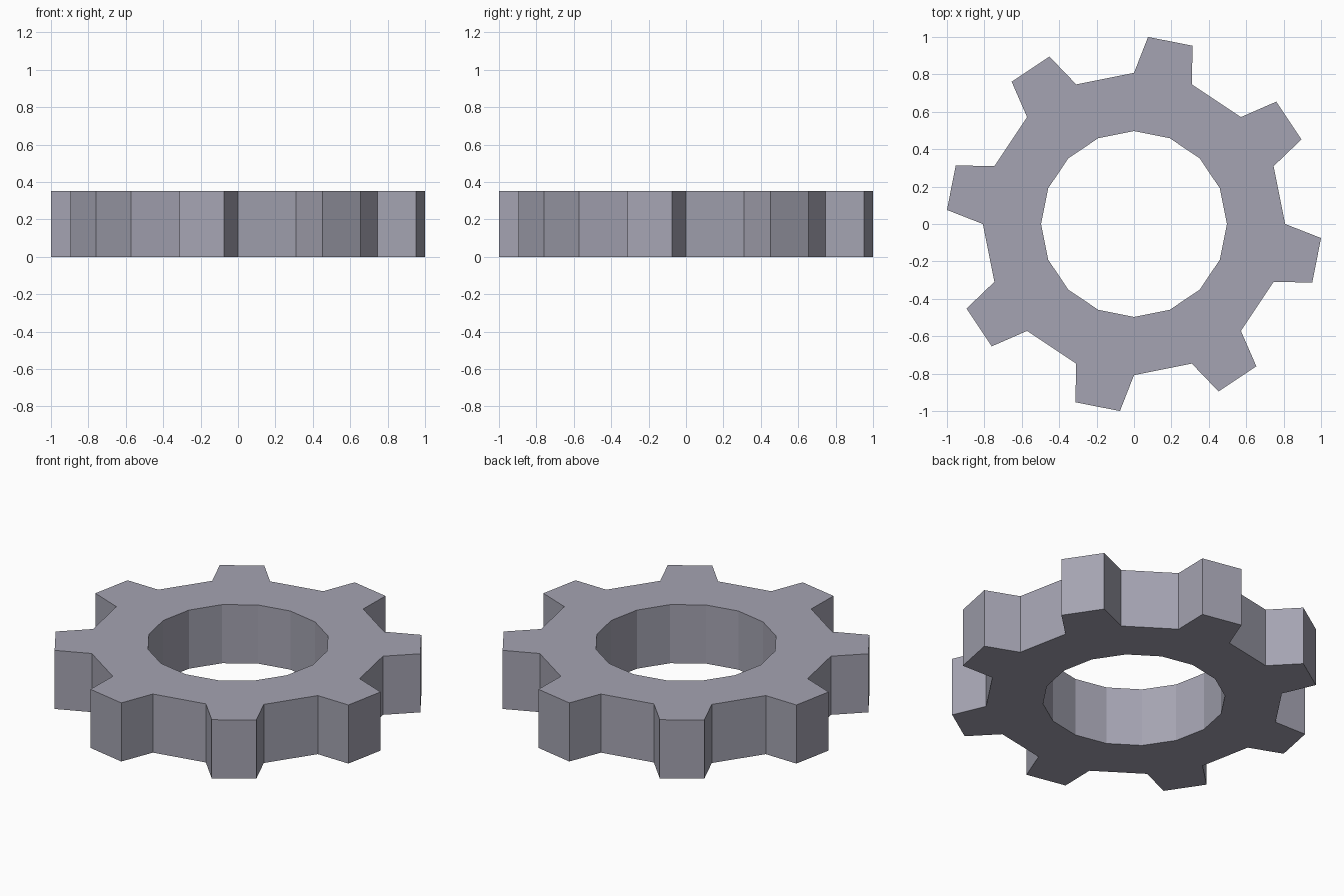
import bpy, bmesh
from math import cos, sin, radians

if "Cube" in bpy.data.objects:
    bpy.data.objects.remove(bpy.data.objects["Cube"])

TEETH = 8
HOLE_R, ROOT_R, TIP_R = 0.497, 0.808, 1.003
HEIGHT = 0.352
STEP = 360 / (TEETH * 2)
TIP_HALF = 6.95  # half angle of a tooth tip


def polar(bm, r, deg):
    a = radians(deg)
    return bm.verts.new((r * cos(a), r * sin(a), 0))


bm = bmesh.new()
n = TEETH * 2

# Flat ring: hole edge to tooth roots
hole = [polar(bm, HOLE_R, i * STEP) for i in range(n)]
root = [polar(bm, ROOT_R, i * STEP) for i in range(n)]
for i in range(n):
    j = (i + 1) % n
    bm.faces.new((hole[i], root[i], root[j], hole[j]))
    # Tapered tooth on every other sector
    if i % 2 == 1:
        mid = (i + 0.5) * STEP
        a = polar(bm, TIP_R, mid - TIP_HALF)
        b = polar(bm, TIP_R, mid + TIP_HALF)
        bm.faces.new((root[i], a, b, root[j]))

# Extrude to full thickness, keeping the bottom faces
bottom = bm.faces[:]
ext = bmesh.ops.extrude_face_region(bm, geom=bottom, use_keep_orig=True)
top = [v for v in ext["geom"] if isinstance(v, bmesh.types.BMVert)]
bmesh.ops.translate(bm, verts=top, vec=(0, 0, HEIGHT))
bmesh.ops.recalc_face_normals(bm, faces=bm.faces[:])

mesh = bpy.data.meshes.new("gear_wheel")
bm.to_mesh(mesh)
bm.free()

# Dark bluish steel
steel = bpy.data.materials.new("steel")
steel.diffuse_color = (0.375, 0.37, 0.445, 1)
steel.use_nodes = True
steel.node_tree.nodes["Principled BSDF"].inputs["Base Color"].default_value = steel.diffuse_color
mesh.materials.append(steel)
bpy.context.collection.objects.link(bpy.data.objects.new("gear_wheel", mesh))
